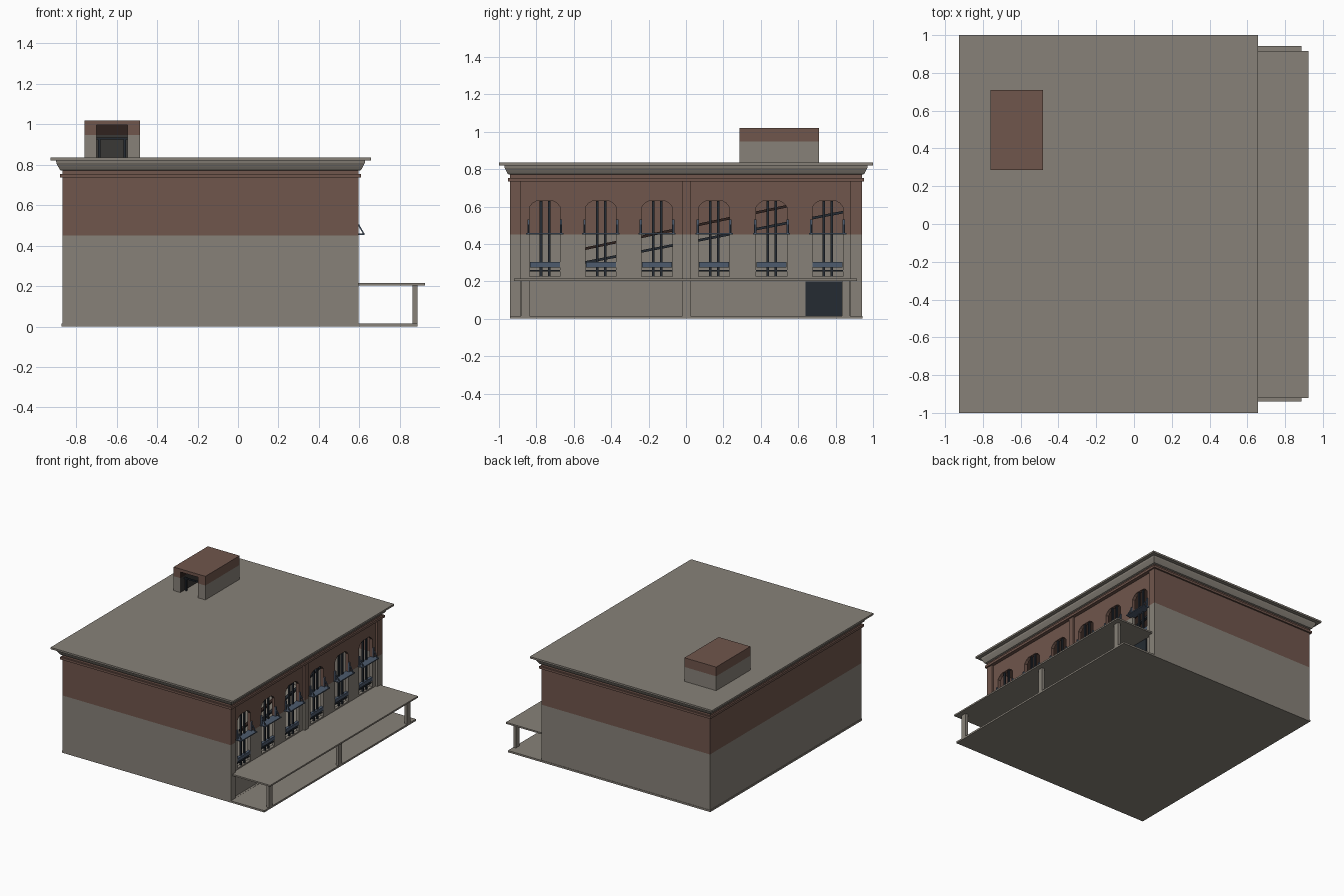
import bpy, bmesh
from mathutils import Vector

if "Cube" in bpy.data.objects:
    bpy.data.objects.remove(bpy.data.objects["Cube"])


def material(name, rgb):
    m = bpy.data.materials.new(name)
    m.diffuse_color = (*rgb, 1)
    m.use_nodes = True
    m.node_tree.nodes["Principled BSDF"].inputs["Base Color"].default_value = m.diffuse_color
    return m


STONE = material("warm grey stone", (0.245, 0.222, 0.190))
BRICK = material("red brown brick", (0.160, 0.092, 0.072))
BLUE = material("slate blue metal", (0.075, 0.105, 0.155))
DARK = material("dark frame", (0.018, 0.024, 0.032))
BROWN = material("dark brown wood", (0.030, 0.016, 0.013))
SHADE = material("dark grey interior", (0.042, 0.040, 0.037))

X0, X1, Y = -0.867, 0.596, 0.94        # main block outline
WINDOWS = (-0.755, -0.455, -0.155, 0.15, 0.457, 0.757)


def finish(name, bm, mats):
    bmesh.ops.recalc_face_normals(bm, faces=bm.faces[:])
    me = bpy.data.meshes.new(name)
    bm.to_mesh(me)
    bm.free()
    for m in mats:
        me.materials.append(m)
    ob = bpy.data.objects.new(name, me)
    bpy.context.collection.objects.link(ob)
    return ob


def add_box(bm, x0, x1, y0, y1, z0, z1):
    for v in bmesh.ops.create_cube(bm, size=1)["verts"]:
        v.co = Vector((x1 if v.co.x > 0 else x0,
                       y1 if v.co.y > 0 else y0,
                       z1 if v.co.z > 0 else z0))


def box(name, mat, *dims):
    bm = bmesh.new()
    add_box(bm, *dims)
    return finish(name, bm, [mat] if mat else [])


def cut(ob, cutters):
    """Subtract each cutter, bake the result, drop the cutters."""
    for c in cutters:
        c.hide_render = True
        mod = ob.modifiers.new("cut", 'BOOLEAN')
        mod.operation, mod.solver, mod.object = 'DIFFERENCE', 'EXACT', c
    deps = bpy.context.evaluated_depsgraph_get()
    me = bpy.data.meshes.new_from_object(ob.evaluated_get(deps))
    ob.modifiers.clear()
    ob.data = me
    for c in cutters:
        bpy.data.objects.remove(c)


def two_tone(ob, z, mats, inside=None):
    """Stone below z, brick above; faces passing inside() use the darker pair."""
    bm = bmesh.new()
    bm.from_mesh(ob.data)
    bmesh.ops.bisect_plane(bm, geom=bm.verts[:] + bm.edges[:] + bm.faces[:],
                           plane_co=(0, 0, z), plane_no=(0, 0, 1))
    for f in bm.faces:
        c = f.calc_center_median()
        f.material_index = int(c.z > z) + (2 if inside and inside(c) else 0)
    ob.data.materials.clear()
    for m in mats:
        ob.data.materials.append(m)
    bm.to_mesh(ob.data)
    # keep indices after the slots were replaced
    for p, f in zip(ob.data.polygons, bm.faces):
        p.material_index = f.material_index
    bm.free()


def rings(name, mat, profile):
    """Stacked rectangles following the main block, (offset, z) per ring."""
    bm = bmesh.new()
    loops = []
    for o, z in profile:
        loops.append([bm.verts.new(p) for p in (
            (X0 - o, -Y - o, z), (X1 + o, -Y - o, z),
            (X1 + o, Y + o, z), (X0 - o, Y + o, z))])
    for a, b in zip(loops, loops[1:]):
        for i in range(4):
            j = (i + 1) % 4
            bm.faces.new((a[i], a[j], b[j], b[i]))
    bm.faces.new(loops[0][::-1])
    bm.faces.new(loops[-1])
    return finish(name, bm, [mat])


def arch_cutter(y):
    half = [(0.082, 0.225), (0.082, 0.597), (0.066, 0.617), (0.040, 0.632)]
    pts = half + [(-a, z) for a, z in reversed(half)]
    bm = bmesh.new()
    f = bm.faces.new([bm.verts.new((0.5, y + a, z)) for a, z in pts])
    ext = bmesh.ops.extrude_face_region(bm, geom=[f])["geom"]
    for v in ext:
        if isinstance(v, bmesh.types.BMVert):
            v.co.x = 0.7
    return finish("window_cutter", bm, [])


# main block: hollow, with two recessed bays and arched openings
body = box("main_walls", None, X0, X1, -Y, Y, 0, 0.775)
cut(body, [box("room_cutter", None, X0 + 0.02, 0.555, -0.92, 0.92, 0.015, 0.72),
           box("bay_cutter", None, 0.58, 0.7, -0.885, -0.02, 0.015, 0.735),
           box("bay_cutter", None, 0.58, 0.7, 0.025, 0.88, 0.015, 0.735)]
    + [arch_cutter(y) for y in WINDOWS])
two_tone(body, 0.45, [STONE, BRICK])

# belt course and roof cornice
rings("belt_course", BRICK, [(0.004, 0.735), (0.012, 0.735), (0.012, 0.753), (0.004, 0.753)])
rings("roof_cornice", STONE, [(0.002, 0.77), (0.012, 0.773), (0.02, 0.787), (0.03, 0.807),
                              (0.032, 0.82), (0.06, 0.82), (0.06, 0.834)])

# windows: mullions, lower rails, ledge and its side braces
for i, y in enumerate(WINDOWS, 1):
    bm = bmesh.new()
    for s in (-0.02, 0.023):
        add_box(bm, 0.561, 0.573, y + s - 0.007, y + s + 0.007, 0.225, 0.63)
    add_box(bm, 0.562, 0.572, y - 0.082, y + 0.082, 0.252, 0.26)
    finish(f"window_mullions_{i}", bm, [DARK])

    bm = bmesh.new()
    add_box(bm, 0.56, 0.582, y - 0.08, y + 0.08, 0.275, 0.302)
    add_box(bm, 0.56, 0.626, y - 0.1, y + 0.1, 0.451, 0.459)
    for s in (-0.087, 0.087):
        add_box(bm, 0.58, 0.59, y + s - 0.006, y + s + 0.006, 0.455, 0.53)
        # sloping brace from wall to ledge tip
        tri = [(0.598, 0.505), (0.590, 0.505), (0.618, 0.457), (0.626, 0.457)]
        a, b = ([bm.verts.new((x, y + s + d, z)) for x, z in tri] for d in (-0.003, 0.003))
        bm.faces.new(a)
        bm.faces.new(b[::-1])
        for k in range(4):
            bm.faces.new((a[k], b[k], b[(k + 1) % 4], a[(k + 1) % 4]))
    finish(f"window_ledge_{i}", bm, [BLUE])

# entrance door
box("entrance_door", DARK, 0.578, 0.586, 0.64, 0.835, 0.015, 0.2)

# porch: floor slab, canopy and three posts
box("porch_floor", STONE, X0 - 0.004, 0.886, -0.94, 0.943, 0, 0.014)
box("porch_canopy", STONE, 0.57, 0.923, -0.92, 0.915, 0.203, 0.215)
for i, y in enumerate((-0.86, 0.003, 0.855), 1):
    box(f"porch_post_{i}", STONE, 0.863, 0.886, y - 0.022, y + 0.022, 0, 0.205)


# sloping stair rails seen through the windows
def rail(name, mat, x, z0, z1):
    ob = box(name, mat, x, x + 0.02, -0.56, 0.84, -0.007, 0.007)
    for v in ob.data.vertices:
        v.co.z += z0 + (z1 - z0) * (v.co.y + 0.56) / 1.4


rail("stair_upper_rail", BROWN, 0.40, 0.37, 0.665)
rail("stair_lower_rail", DARK, 0.40, 0.297, 0.57)

# roof stair house: doorway open to a dark interior
hut = box("roof_stair_house", None, -0.759, -0.483, 0.285, 0.71, 0.825, 1.019)
cut(hut, [box("doorway_cutter", None, -0.70, -0.545, 0.2, 0.66, 0.834, 0.995)])
two_tone(hut, 0.947, [STONE, BRICK, SHADE, BROWN],
         lambda c: -0.705 < c.x < -0.54 and 0.3 < c.y < 0.67 and 0.83 < c.z < 1.0)
bm = bmesh.new()
for x in (-0.685, -0.56):
    add_box(bm, x - 0.006, x + 0.006, 0.33, 0.342, 0.834, 0.93)
add_box(bm, -0.70, -0.545, 0.33, 0.342, 0.925, 0.935)
finish("doorway_frame", bm, [DARK])
